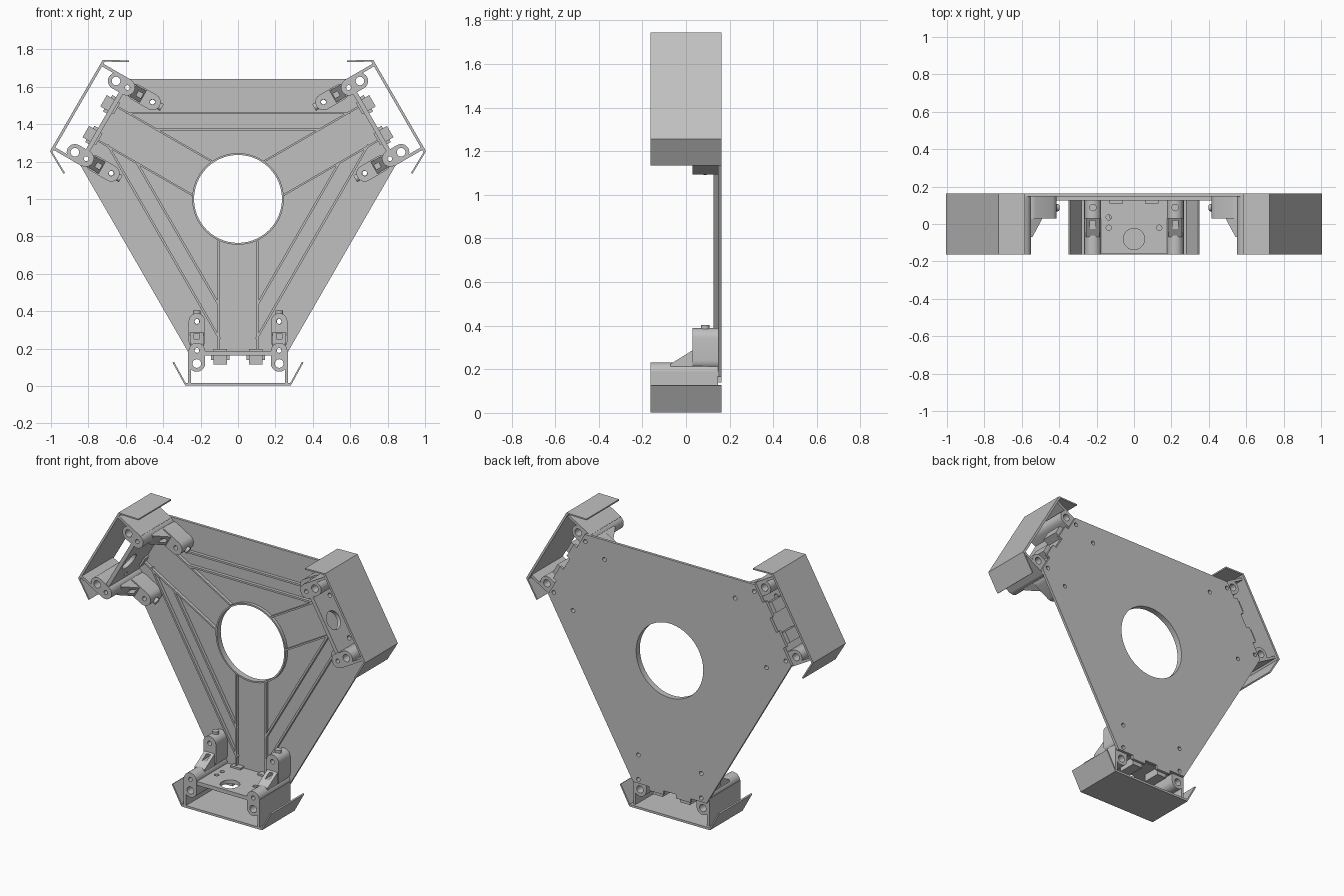
import bpy, bmesh, math
from mathutils import Matrix, Vector

if "Cube" in bpy.data.objects:
    bpy.data.objects.remove(bpy.data.objects["Cube"])

CZ = 1.0                  # height of the three-fold axis
Y0, Y1 = -0.163, 0.163    # overall depth
PF = 0.146                # front face of the base plate

grey = bpy.data.materials.new("plain grey")
grey.diffuse_color = (0.53, 0.53, 0.53, 1)
grey.use_nodes = True
grey.node_tree.nodes["Principled BSDF"].inputs["Base Color"].default_value = grey.diffuse_color


def prism(name, pts, a, b, axis='Y'):
    """Extrude an (x, z) outline along Y, or a (y, z) outline along X."""
    bm = bmesh.new()
    put = (lambda p, t: (p[0], t, p[1])) if axis == 'Y' else (lambda p, t: (t, p[0], p[1]))
    lo = [bm.verts.new(put(p, a)) for p in pts]
    hi = [bm.verts.new(put(p, b)) for p in pts]
    bm.faces.new(lo)
    bm.faces.new(hi[::-1])
    n = len(pts)
    for i in range(n):
        bm.faces.new((lo[i], hi[i], hi[(i + 1) % n], lo[(i + 1) % n]))
    bmesh.ops.recalc_face_normals(bm, faces=bm.faces)
    me = bpy.data.meshes.new(name)
    bm.to_mesh(me)
    bm.free()
    me.materials.append(grey)
    ob = bpy.data.objects.new(name, me)
    bpy.context.collection.objects.link(ob)
    return ob


def box(name, x0, x1, y0, y1, z0, z1):
    return prism(name, [(x0, z0), (x1, z0), (x1, z1), (x0, z1)], y0, y1)


def circle(x, z, r, n=24):
    return [(x + r * math.cos(2 * math.pi * i / n), z + r * math.sin(2 * math.pi * i / n))
            for i in range(n)]


def capsule(x, z0, z1, r, n=12):
    arc = [math.pi * i / n for i in range(n + 1)]
    return ([(x + r * math.cos(t), z1 + r * math.sin(t)) for t in arc] +
            [(x - r * math.cos(t), z0 - r * math.sin(t)) for t in arc])


def upright(name, x, y, r, z0, z1):
    """Cylinder standing along Z."""
    ob = prism(name, circle(0, 0, r), z0, z1)
    ob.data.transform(Matrix.Translation((x, y, 0)) @ Matrix.Rotation(math.pi / 2, 4, 'X'))
    if ob.data.vertices and min(v.co.z for v in ob.data.vertices) < z0 - 1e-4:
        ob.data.transform(Matrix.Scale(-1, 4, Vector((0, 0, 1))))
        ob.data.flip_normals()
    return ob


def boolean(ob, tools, op='DIFFERENCE'):
    """Apply boolean tools and remove them."""
    for t in tools:
        m = ob.modifiers.new("bool", 'BOOLEAN')
        m.operation, m.object, m.solver = op, t, 'EXACT'
    bpy.context.view_layer.update()
    dg = bpy.context.evaluated_depsgraph_get()
    me = bpy.data.meshes.new_from_object(ob.evaluated_get(dg))
    ob.modifiers.clear()
    ob.data = me
    for t in tools:
        bpy.data.objects.remove(t)
    return ob


def turn(k):
    c = Vector((0, 0, CZ))
    return (Matrix.Translation(c) @ Matrix.Rotation(k * 2 * math.pi / 3, 4, 'Y')
            @ Matrix.Translation(-c))


def turned(p, k):
    v = turn(k) @ Vector((p[0], 0, p[1]))
    return (v.x, v.z)


# Base plate: a triangle with clipped corners, centre hole and screw holes
outline = [turned(p, k) for k in range(3) for p in ((0.257, 0.165), (-0.257, 0.165))]
plate = prism("base_plate", outline, PF, Y1)
tools = [prism("cutter", circle(0, CZ, 0.235, 64), 0, 0.3)]
for k in range(3):
    for s in (-1, 1):
        for z in (0.19, 0.345):
            tools.append(prism("cutter", circle(*turned((s * 0.22, z), k), 0.013, 16), 0, 0.3))
boolean(plate, tools)

# Rim around the centre hole
rim = prism("hole_rim", circle(0, CZ, 0.245, 64), 0.126, PF + 0.004)
boolean(rim, [prism("cutter", circle(0, CZ, 0.235, 64), 0, 0.3)])

# Parts of one corner, made at the bottom
parts = []

# Ribs: channel sides, and a pair along the opposite plate edge
for s in (-1, 1):
    x = s * 0.104
    parts.append(box("channel_rib", x - 0.005, x + 0.005, 0.126, PF + 0.002, 0.18, CZ - 0.222))
for z, hw in ((1.459, 0.6), (1.372, 0.44)):
    parts.append(box("edge_rib", -hw, hw, 0.126, PF + 0.002, z - 0.006, z + 0.006))

# Outer guard: floor, side walls and splayed lips
parts.append(box("guard_floor", -0.28, 0.28, Y0, Y1, 0.002, 0.016))
for s in (-1, 1):
    a, b = sorted((s * 0.25, s * 0.266))
    parts.append(box("guard_wall", a, b, Y0, PF, 0.01, 0.19))
    lip = [(s * 0.272, 0.002), (s * 0.282, 0.002), (s * 0.35, 0.125), (s * 0.342, 0.129)]
    parts.append(prism("guard_lip", lip, Y0, Y1))

# Brackets: lower column, sloped web, upper lug, screw holes and top pin
for s in (-1, 1):
    x = s * 0.22
    col = prism("bracket", capsule(x, 0.12, 0.187, 0.044), Y0, PF)
    lug = prism("lug", capsule(x, 0.24, 0.345, 0.044), 0.03, PF)
    web = prism("web", [(-0.07, 0.19), (-0.07, 0.225), (0.035, 0.29), (0.1, 0.29), (0.1, 0.19)],
                x - 0.036, x + 0.036, 'X')
    boolean(col, [lug, web], 'UNION')
    holes = [prism("cutter", circle(x, z, r), -0.3, 0.3)
             for z, r in ((0.12, 0.023), (0.19, 0.013), (0.345, 0.014))]
    holes.append(box("cutter", x - 0.014, x + 0.014, -0.3, 0.12, 0.252, 0.28))
    boolean(col, holes)
    parts.append(col)
    parts.append(upright("lug_pin", x, 0.088, 0.02, 0.37, 0.403))

# Cross plate with a round opening and small holes
cross = box("cross_plate", -0.185, 0.185, Y0 + 0.004, PF, 0.163, 0.187)
tools = [upright("cutter", 0, -0.08, 0.057, 0.1, 0.3)]
for x, y in ((-0.135, 0.035), (-0.135, -0.02), (0.135, -0.02)):
    tools.append(upright("cutter", x, y, 0.014, 0.1, 0.3))
parts.append(boolean(cross, tools))

# Clips above and feet below the cross plate, with plate tabs behind
for s in (-1, 1):
    a, b = sorted((s * 0.06, s * 0.13))
    parts.append(box("clip", a, b, 0.11, PF, 0.185, 0.198))
    parts.append(box("foot", a, b, 0.03, PF, 0.115, 0.165))
    parts.append(box("plate_tab", a - 0.015, b + 0.015, PF, Y1, 0.14, 0.17))

# Repeat the corner around the centre
for ob in parts:
    for k in (1, 2):
        dup = bpy.data.objects.new(ob.name, ob.data.copy())
        dup.data.transform(turn(k))
        bpy.context.collection.objects.link(dup)

# Smooth the round surfaces, keep edges sharp
bpy.ops.object.select_all(action='SELECT')
bpy.context.view_layer.objects.active = plate
bpy.ops.object.shade_smooth_by_angle(angle=math.radians(30))
